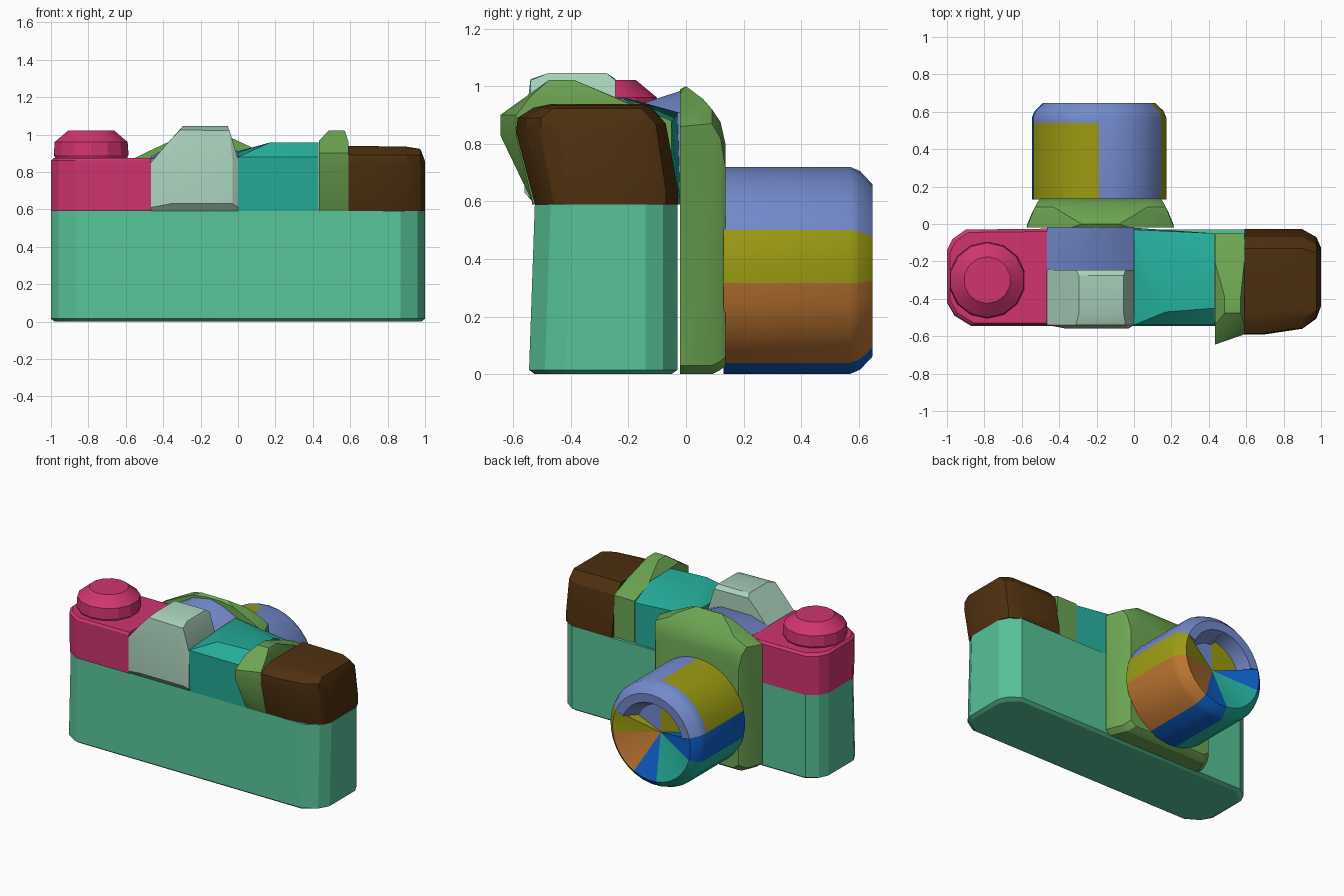
import bpy
import bmesh
import math

cube = bpy.data.objects.get("Cube")
if cube:
    bpy.data.objects.remove(cube, do_unlink=True)


def linear(c):
    c /= 255
    return c / 12.92 if c <= 0.04045 else ((c + 0.055) / 1.055) ** 2.4


def material(name, *rgb):
    m = bpy.data.materials.new(name)
    m.use_nodes = True
    col = (*[linear(c) for c in rgb], 1)
    m.diffuse_color = col
    m.node_tree.nodes["Principled BSDF"].inputs["Base Color"].default_value = col
    return m


MINT = material("mint", 87, 195, 152)
MAGENTA = material("magenta", 208, 52, 112)
PALE = material("pale green", 170, 210, 188)
TEAL = material("teal", 36, 174, 155)
GREEN = material("leaf green", 108, 165, 82)
BROWN = material("brown", 78, 48, 15)
PERIWINKLE = material("periwinkle", 115, 138, 205)
OLIVE = material("olive", 155, 155, 18)
ORANGE = material("orange", 190, 118, 50)
BLUE = material("blue", 14, 95, 200)


def finish(name, bm, mat, angle=25):
    bmesh.ops.recalc_face_normals(bm, faces=bm.faces)
    me = bpy.data.meshes.new(name)
    bm.to_mesh(me)
    bm.free()
    me.materials.append(mat)
    ob = bpy.data.objects.new(name, me)
    bpy.context.collection.objects.link(ob)
    bpy.ops.object.select_all(action='DESELECT')
    ob.select_set(True)
    bpy.context.view_layer.objects.active = ob
    bpy.ops.object.shade_smooth_by_angle(angle=math.radians(angle))
    return ob


def hull(name, points, mat):
    """Faceted convex block around a few corner points."""
    bm = bmesh.new()
    for p in points:
        bm.verts.new(p)
    res = bmesh.ops.convex_hull(bm, input=bm.verts)
    loose = [g for g in res["geom_interior"] if isinstance(g, bmesh.types.BMVert)]
    bmesh.ops.delete(bm, geom=loose, context='VERTS')
    bmesh.ops.dissolve_limit(bm, angle_limit=0.02, verts=bm.verts, edges=bm.edges)
    return finish(name, bm, mat)


def ring(outline, z, grow=0.0, front=0.0):
    """Plan outline at height z, shrunk by grow, with the front pulled in."""
    return [(x - math.copysign(grow, x),
             y + (grow + front if y < -0.28 else -grow), z) for x, y in outline]


# Body with chamfered corners
half = [(1, -0.14), (0.97, -0.08), (0.9, -0.03), (1, -0.42), (0.96, -0.49), (0.87, -0.545)]
plan = half + [(-x, y) for x, y in half]
hull("body", ring(plan, 0, 0.02) + ring(plan, 0.015) + ring(plan, 0.59, 0, 0.02), MINT)

# Left-hand top block and round button
block = [(-x, y) for x, y in half] + [(-0.465, -0.545), (-0.465, -0.025)]
hull("dial_block", ring(block, 0.59, 0, 0.01) + ring(block, 0.86, 0, 0.005)
     + [(x + 0.015 * (x < -0.5), y + (0.015 if y < -0.28 else -0.015), 0.875)
        for x, y in block], MAGENTA)
button = []
for r, z in ((0.19, 0.86), (0.205, 0.89), (0.2, 0.96), (0.125, 1.022)):
    button += [(-0.785 + r * math.cos(a), -0.3 + r * math.sin(a), z)
               for a in [math.tau * (i + 0.5) / 14 for i in range(14)]]
hull("dial_button", button, MAGENTA)

# Eyepiece hump, profile in x and z run along y
outline = [(-0.465, 0.61), (-0.465, 0.85), (-0.38, 0.95), (-0.31, 1.025), (-0.045, 1.02),
           (0, 0.87), (0, 0.61)]
eyepiece = [(x, y, z) for x, z in outline for y in (-0.54, -0.245)]
eyepiece += [(x, y, 1.045) for x in (-0.295, -0.055) for y in (-0.48, -0.275)]
eyepiece += [(x, -0.56, z) for x in (-0.36, -0.03) for z in (0.63, 0.86)]
eyepiece += [(x, y, 0.59) for x in (-0.465, 0) for y in (-0.525, -0.245)]
hull("eyepiece", eyepiece, PALE)

# Slope between eyepiece and lens mount
slope = [(x, y, 0.59) for x in (-0.465, 0) for y in (-0.245, -0.015)]
slope += [(-0.465, -0.245, 0.87), (0, -0.245, 0.87), (-0.33, -0.245, 0.91), (-0.1, -0.245, 0.91),
          (-0.465, -0.015, 0.88), (-0.33, -0.015, 0.96), (-0.2, -0.015, 0.985),
          (-0.1, -0.015, 0.96), (0, -0.015, 0.91)]
hull("prism_slope", slope, PERIWINKLE)

# Centre top block
hull("centre_block", [
    (0, -0.53, 0.59), (0.43, -0.53, 0.59), (0.43, -0.05, 0.59), (0, -0.02, 0.59),
    (0, -0.54, 0.88), (0.43, -0.54, 0.88), (0.43, -0.45, 0.957), (0.17, -0.47, 0.957),
    (0.2, -0.2, 0.957), (0.43, -0.22, 0.957), (0, -0.25, 0.9), (0, -0.03, 0.91),
    (0.43, -0.05, 0.87)], TEAL)

# Lever fin, side profile in y and z
fin_inner = [(-0.53, 0.59), (-0.645, 0.83), (-0.645, 0.90), (-0.54, 0.965), (-0.2, 0.94), (-0.05, 0.88), (-0.05, 0.59)]
fin = [(0.432, y, z) for y, z in fin_inner]
fin += [(0.59, max(y, -0.59), z) for y, z in fin_inner]
fin += [(x, y, 1.022) for x in (0.485, 0.57) for y in (-0.475, -0.39)]
hull("lever_fin", fin, GREEN)

# Right-hand grip block, side profile tapering at the outer end
grip_side = [(-0.525, 0.59), (-0.59, 0.84), (-0.585, 0.89), (-0.53, 0.925), (-0.47, 0.938),
             (-0.13, 0.938), (-0.07, 0.87), (-0.028, 0.64), (-0.028, 0.59)]
grip = []
for x, squeeze, drop in ((0.59, 1, 0), (0.70, 1, 0), (0.9, 0.9, 0.003), (0.975, 0.72, 0.015), (1.0, 0.5, 0.08)):
    for y, z in grip_side:
        k = squeeze if y < -0.3 else min(1, squeeze + 0.12)
        grip.append((x, -0.29 + (y + 0.29) * k, min(z, 0.938 - drop)))
hull("grip_block", grip, BROWN)

# Lens mount plate, symmetric about the lens axis
CX, CZ = -0.18, 0.36
mount = []
for y, w, low, rows in (
        (-0.02, 0.395, 0.0, ((0.395, 0.86), (0.32, 0.90), (0.16, 0.975), (0.06, 0.99))),
        (0.0, 0.39, 0.0, ((0.38, 0.87), (0.1, 1.0))),
        (0.06, 0.365, 0.0, ((0.36, 0.87), (0.2, 0.955))),
        (0.09, 0.35, 0.0, ((0.35, 0.87), (0.25, 0.92))),
        (0.12, 0.335, 0.015, ((0.335, 0.82), (0.27, 0.875))),
        (0.137, 0.32, 0.03, ((0.32, 0.72), (0.25, 0.80)))):
    for s in (-1, 1):
        mount += [(CX + s * w, y, low + 0.03), (CX + s * (w - 0.04), y, low)]
        mount += [(CX + s * dx, y, z) for dx, z in rows]
hull("lens_mount", mount, GREEN)


def sector(name, a0, a1, profile, mat):
    """Part of the lens barrel: closed (radius, y) profile swept from a0 to a1 degrees."""
    bm = bmesh.new()
    steps = max(2, round((a1 - a0) / 11))
    rows = []
    for i in range(steps + 1):
        a = math.radians(a0 + (a1 - a0) * i / steps)
        rows.append([bm.verts.new((-0.187 + r * math.cos(a), y, CZ + r * math.sin(a)))
                     for r, y in profile])
    n = len(profile)
    for p, q in zip(rows, rows[1:]):
        for j in range(n):
            k = (j + 1) % n
            if profile[j][0] + profile[k][0] > 0:
                bm.faces.new((p[j], p[k], q[k], q[j]))
    bm.faces.new(rows[0])
    bm.faces.new(rows[-1])
    bmesh.ops.remove_doubles(bm, verts=bm.verts, dist=1e-5)
    finish(name, bm, mat)


# Lens barrel made of coloured wedges around a recessed front
R = 0.36
wedge = [(0, 0.13), (R, 0.13), (R, 0.57), (0.345, 0.605), (0.30, 0.647), (0, 0.545)]
hollow = [(0, 0.13), (R, 0.13), (R, 0.57), (0.345, 0.605), (0.30, 0.647), (0.24, 0.645),
          (0.19, 0.54), (0, 0.54)]
short = [(0, 0.13), (R, 0.13), (R, 0.54), (0, 0.54)]
rim = [(R, 0.54), (R, 0.57), (0.345, 0.605), (0.30, 0.647), (0.24, 0.645), (0.22, 0.54)]
for name, a0, a1, prof, mat in (
        ("lens_upper_left", 23, 90, hollow, PERIWINKLE),
        ("lens_upper_right", 90, 166, short, OLIVE),
        ("lens_rim_right", 90, 166, rim, PERIWINKLE),
        ("lens_side_right", 166, 196, wedge, BLUE),
        ("lens_lower_right", 196, 263, wedge, TEAL),
        ("lens_bottom", 263, 297, wedge, BLUE),
        ("lens_lower_left", 297, 353, wedge, ORANGE),
        ("lens_side_left", 353, 383, wedge, OLIVE)):
    sector(name, a0, a1, prof, mat)
